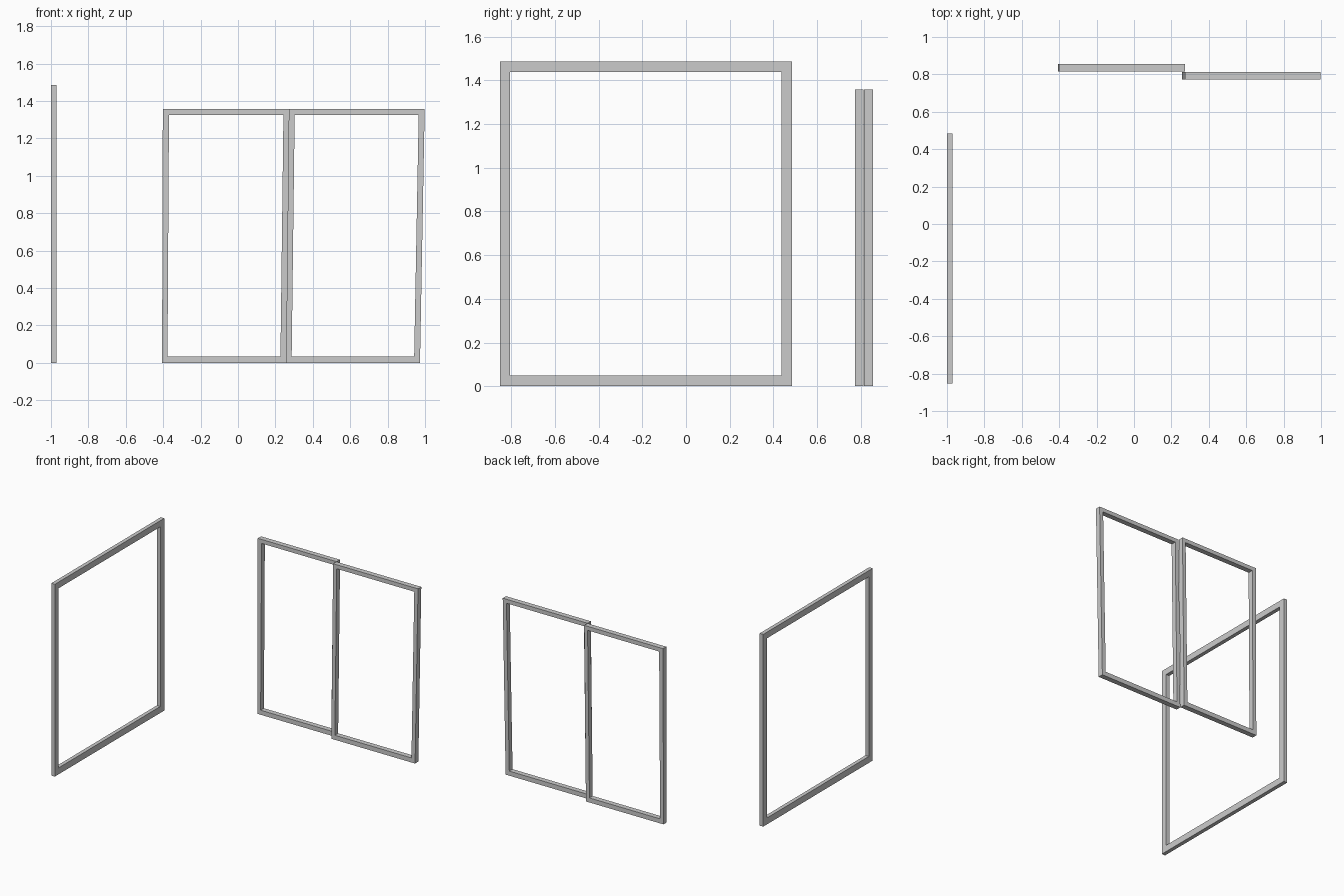
import bpy, bmesh
from mathutils import Vector

if "Cube" in bpy.data.objects:
    bpy.data.objects.remove(bpy.data.objects["Cube"])


def frame(name, outer, inner, to_world, depth):
    """Ring between two quads (corners listed in the same order), extruded by depth."""
    bm = bmesh.new()
    o = [bm.verts.new(to_world(u, z)) for u, z in outer]
    i = [bm.verts.new(to_world(u, z)) for u, z in inner]
    faces = [bm.faces.new((o[k], o[(k + 1) % 4], i[(k + 1) % 4], i[k])) for k in range(4)]
    ext = bmesh.ops.extrude_face_region(bm, geom=faces, use_keep_orig=True)
    moved = [v for v in ext["geom"] if isinstance(v, bmesh.types.BMVert)]
    bmesh.ops.translate(bm, verts=moved, vec=Vector(depth))
    bmesh.ops.recalc_face_normals(bm, faces=bm.faces)
    mesh = bpy.data.meshes.new(name)
    bm.to_mesh(mesh)
    bm.free()
    obj = bpy.data.objects.new(name, mesh)
    bpy.context.collection.objects.link(obj)


def quad(bottom_l, bottom_r, top_r, top_l, z0, z1):
    return [(bottom_l, z0), (bottom_r, z0), (top_r, z1), (top_l, z1)]


# Large side window frame, lying in the YZ plane
frame("side_window_frame",
      quad(-0.852, 0.485, 0.485, -0.852, 0, 1.486),
      quad(-0.805, 0.436, 0.436, -0.805, 0.05, 1.438),
      lambda u, z: (-1.0, u, z), (0.03, 0, 0))

# Rear sliding sash, left
frame("left_sash_frame",
      quad(-0.406, 0.257, 0.272, -0.402, 0, 1.357),
      quad(-0.377, 0.227, 0.243, -0.369, 0.035, 1.326),
      lambda u, z: (u, 0.815, z), (0, 0.04, 0))

# Front sliding sash, right
frame("right_sash_frame",
      quad(0.257, 0.973, 0.998, 0.272, 0, 1.357),
      quad(0.287, 0.942, 0.966, 0.303, 0.035, 1.326),
      lambda u, z: (u, 0.773, z), (0, 0.04, 0))
